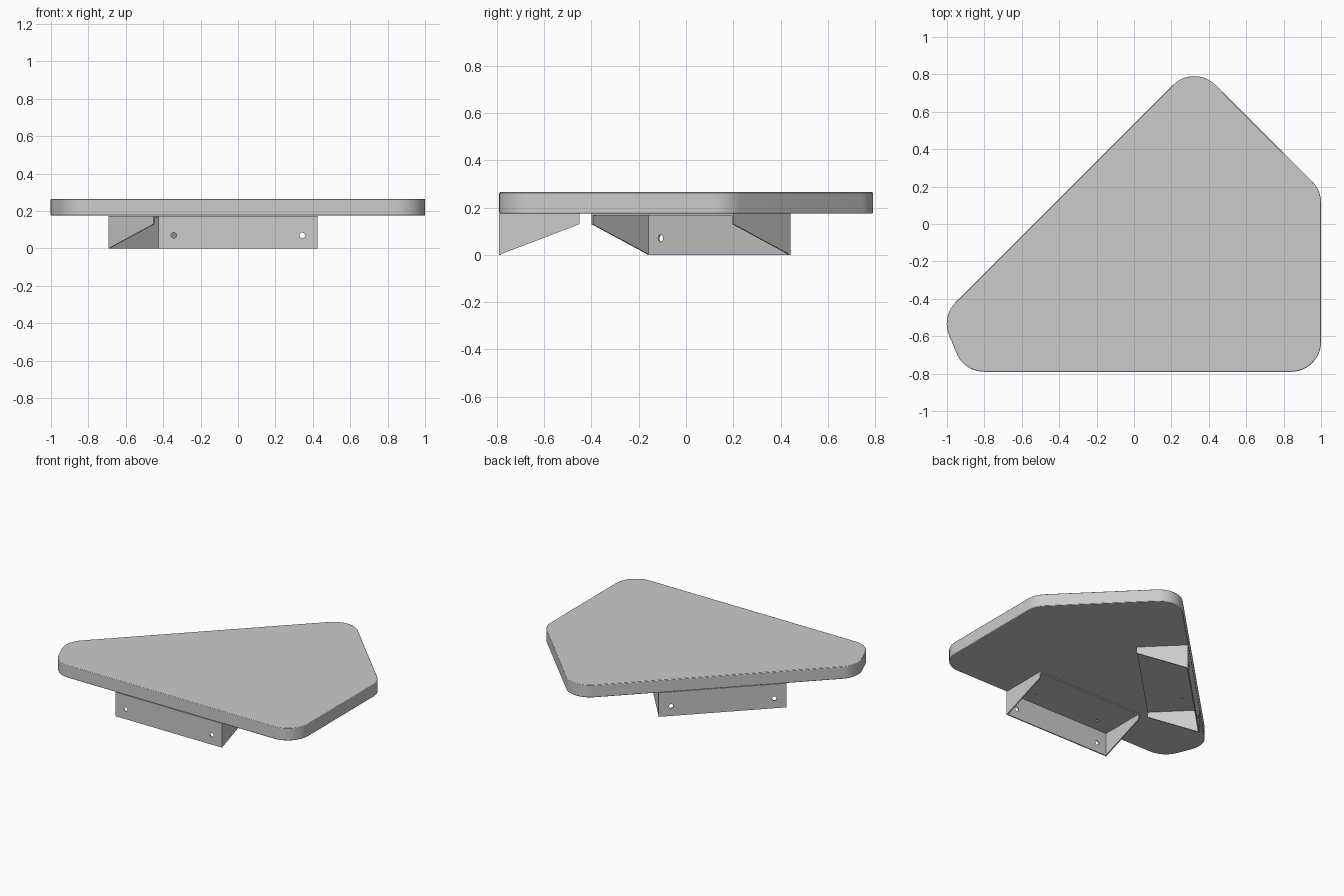
import bpy, bmesh, math
from mathutils import Matrix, Vector

if "Cube" in bpy.data.objects:
    bpy.data.objects.remove(bpy.data.objects["Cube"])

SHEET = 0.008      # bracket metal thickness
LOW, HIGH = 0.175, 0.265   # board underside and top


def rounded(corners, radius, steps=12):
    """Replace every corner of a closed polygon by a tangent arc."""
    pts = []
    n = len(corners)
    for i in range(n):
        p = Vector(corners[i])
        a = (Vector(corners[i - 1]) - p).normalized()
        b = (Vector(corners[(i + 1) % n]) - p).normalized()
        half = a.angle(b) / 2
        centre = p + (a + b).normalized() * radius / math.sin(half)
        start = p + a * radius / math.tan(half) - centre
        end = p + b * radius / math.tan(half) - centre
        sweep = math.atan2(start.x * end.y - start.y * end.x, start.dot(end))
        for k in range(steps + 1):
            pts.append(centre + Matrix.Rotation(sweep * k / steps, 2) @ start)
    return pts


def circle(x, y, r, n=20):
    return [(x + r * math.cos(2 * math.pi * k / n),
             y + r * math.sin(2 * math.pi * k / n)) for k in range(n)]


def add_sheet(bm, loops, matrix):
    """Cut sheet metal: first loop is the outline, the others are holes."""
    curve = bpy.data.curves.new("sheet", 'CURVE')
    curve.dimensions = '2D'
    curve.fill_mode = 'BOTH'
    curve.extrude = SHEET / 2
    for loop in loops:
        s = curve.splines.new('POLY')
        s.points.add(len(loop) - 1)
        for p, co in zip(s.points, loop):
            p.co = (co[0], co[1], 0, 1)
        s.use_cyclic_u = True
    ob = bpy.data.objects.new("sheet", curve)
    bpy.context.collection.objects.link(ob)
    dg = bpy.context.evaluated_depsgraph_get()
    mesh = bpy.data.meshes.new_from_object(ob.evaluated_get(dg))
    mesh.transform(matrix)
    bm.from_mesh(mesh)
    bpy.data.objects.remove(ob)
    bpy.data.curves.remove(curve)
    bpy.data.meshes.remove(mesh)


def make_bracket(name):
    w, d, h = 0.425, 0.34, LOW - 0.001
    upright = Matrix.Rotation(math.pi / 2, 4, 'X')
    bm = bmesh.new()
    # wall plate with two screw holes
    add_sheet(bm, [[(-w, 0), (w, 0), (w, h), (-w, h)],
                   circle(-0.343, 0.07, 0.015), circle(0.343, 0.07, 0.015)],
              Matrix.Translation((0, SHEET / 2, 0)) @ upright)
    # top plate under the board with two screw holes
    add_sheet(bm, [[(-w, 0), (w, 0), (w, d), (-w, d)],
                   circle(-0.26, 0.1, 0.01), circle(0.26, 0.1, 0.01)],
              Matrix.Translation((0, 0, h - SHEET / 2)))
    # tapered side cheeks
    for side in (-1, 1):
        add_sheet(bm, [[(0, 0), (d, 0.13), (d, h), (0, h)]],
                  Matrix.Translation((side * (w - SHEET / 2), 0, 0))
                  @ Matrix.Rotation(math.pi / 2, 4, 'Z') @ upright)
    bmesh.ops.remove_doubles(bm, verts=bm.verts, dist=0.0001)
    bmesh.ops.recalc_face_normals(bm, faces=bm.faces)
    for f in bm.faces:
        f.smooth = False
    mesh = bpy.data.meshes.new(name)
    bm.to_mesh(mesh)
    bm.free()
    ob = bpy.data.objects.new(name, mesh)
    bpy.context.collection.objects.link(ob)
    return ob


# board: five-sided slab with rounded corners
outline = rounded([(1, -0.79), (1, 0.18), (0.322, 0.857),
                   (-1.03, -0.495), (-0.908, -0.79)], 0.16)
bm = bmesh.new()
face = bm.faces.new([bm.verts.new((p.x, p.y, LOW)) for p in outline])
ext = bmesh.ops.extrude_face_region(bm, geom=[face], use_keep_orig=True)
for v in ext["geom"]:
    if isinstance(v, bmesh.types.BMVert):
        v.co.z = HIGH
bmesh.ops.recalc_face_normals(bm, faces=bm.faces)
mesh = bpy.data.meshes.new("board")
bm.to_mesh(mesh)
bm.free()
board = bpy.data.objects.new("board", mesh)
bpy.context.collection.objects.link(board)
bev = board.modifiers.new("edge", 'BEVEL')
bev.width = 0.004
bev.segments = 2
bev.limit_method = 'ANGLE'
bpy.context.view_layer.objects.active = board
board.select_set(True)
bpy.ops.object.shade_smooth_by_angle(angle=math.radians(35))

# brackets: one on the front edge, one on the diagonal edge
front = make_bracket("front_bracket")
front.location = (0, -0.79, 0)
diagonal = make_bracket("diagonal_bracket")
diagonal.location = (-0.392, 0.141, 0)
diagonal.rotation_euler.z = math.radians(-135)
